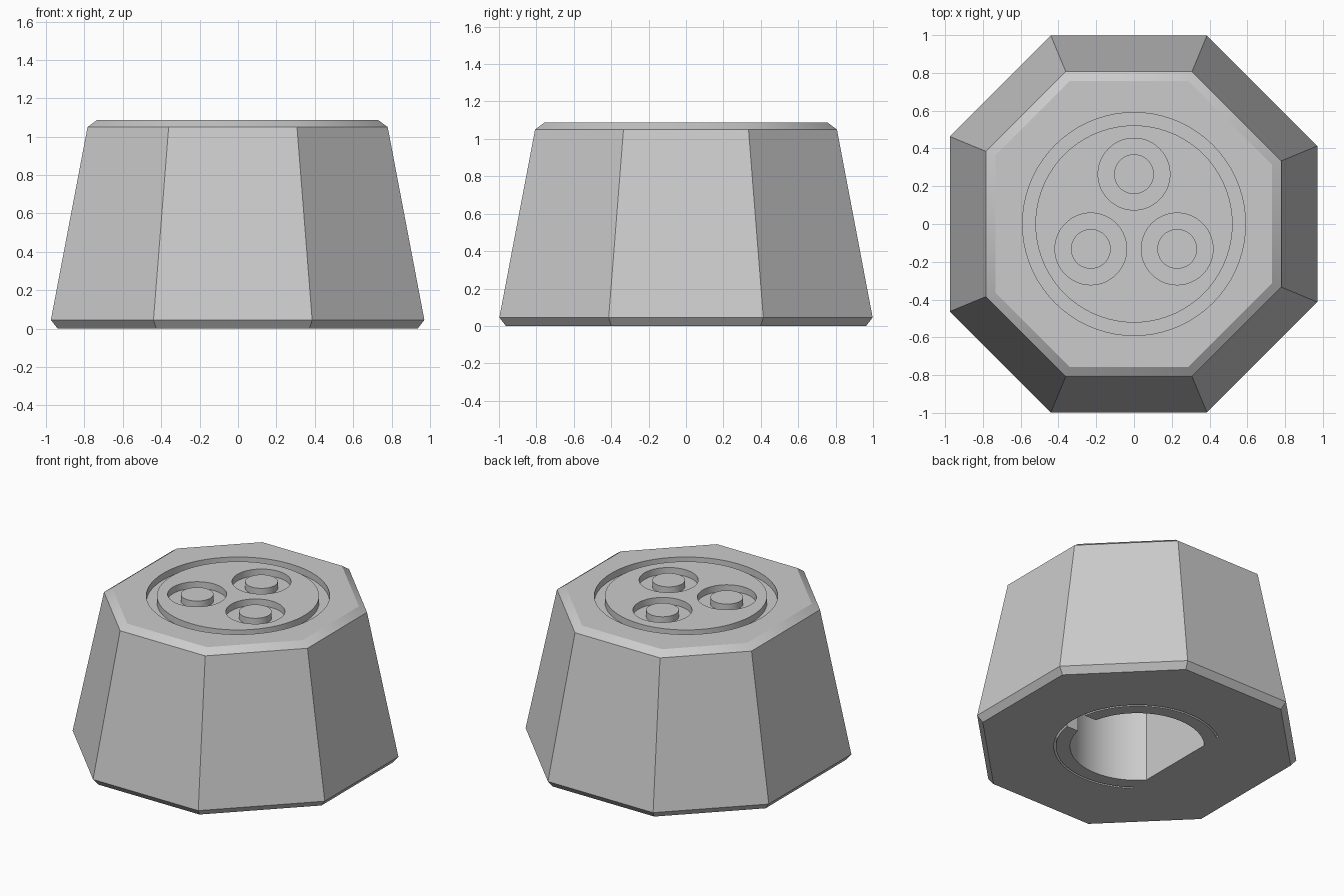
import bpy, bmesh
from math import cos, sin, pi, tau, acos, asin, radians
from mathutils import Vector

if "Cube" in bpy.data.objects:
    bpy.data.objects.remove(bpy.data.objects["Cube"])

grey = bpy.data.materials.new("light grey plastic")
grey.use_nodes = True
grey.diffuse_color = (0.6, 0.6, 0.6, 1)
grey.node_tree.nodes["Principled BSDF"].inputs["Base Color"].default_value = (0.6, 0.6, 0.6, 1)

CX = -0.027      # axis of the octagon and the shaft socket
FLAT = -0.32     # flat of the D-shaped socket, from that axis
DEPTH = 0.8      # socket depth


def finish(name, bm):
    bmesh.ops.recalc_face_normals(bm, faces=bm.faces)
    mesh = bpy.data.meshes.new(name)
    bm.to_mesh(mesh)
    bm.free()
    mesh.materials.append(grey)
    obj = bpy.data.objects.new(name, mesh)
    bpy.context.collection.objects.link(obj)
    return obj


def prism(name, points, z0, z1):
    """Extrude a flat outline from z0 to z1."""
    bm = bmesh.new()
    face = bm.faces.new([bm.verts.new((x + CX, y, z0)) for x, y in points])
    top = bmesh.ops.extrude_face_region(bm, geom=[face])["geom"]
    verts = [v for v in top if isinstance(v, bmesh.types.BMVert)]
    bmesh.ops.translate(bm, verts=verts, vec=(0, 0, z1 - z0))
    return finish(name, bm)


def ring(name, x, y, inner, outer, z0, z1):
    """Spin a rectangle into a square-edged ring."""
    bm = bmesh.new()
    corners = [(inner, z0), (outer, z0), (outer, z1), (inner, z1)]
    verts = [bm.verts.new((x + r, y, z)) for r, z in corners]
    edges = [bm.edges.new((verts[i], verts[i - 1])) for i in range(4)]
    bmesh.ops.spin(bm, geom=verts + edges, cent=(x, y, 0), axis=(0, 0, 1),
                   angle=tau, steps=72, use_merge=True)
    bmesh.ops.remove_doubles(bm, verts=bm.verts, dist=0.0001)
    return finish(name, bm)


def arc(radius, a0, a1, steps=48):
    return [(radius * cos(a0 + (a1 - a0) * i / steps),
             radius * sin(a0 + (a1 - a0) * i / steps)) for i in range(steps + 1)]


def shade(obj):
    bpy.ops.object.select_all(action="DESELECT")
    obj.select_set(True)
    bpy.context.view_layer.objects.active = obj
    bpy.ops.object.shade_smooth_by_angle(angle=radians(32))


# Tapered octagonal body with chamfered rims; its -x side is set in slightly
bm = bmesh.new()
loops = []
for apothem, z in [(0.963, 0), (0.998, 0.045), (0.807, 1.05), (0.757, 1.087)]:
    half = apothem * (2 ** 0.5 - 1)
    left = apothem - 0.05
    side = half + 0.05
    outline = [(apothem, -half), (apothem, half), (half, apothem), (-half, apothem),
               (-left, side), (-left, -side), (-half, -apothem), (half, -apothem)]
    loops.append([bm.verts.new((x + CX, y, z)) for x, y in outline])
bm.faces.new(loops[0])
bm.faces.new(loops[-1])
for low, high in zip(loops, loops[1:]):
    for i in range(8):
        bm.faces.new((low[i - 1], low[i], high[i], high[i - 1]))
body = finish("knob_body", bm)

# Round grooves in the top: one large, three around raised studs
floor, above = 1.04, 1.2
cutters = [ring("large_groove_cutter", 0, 0, 0.522, 0.59, floor, above)]
for i in range(3):
    a = pi / 2 + i * tau / 3
    cutters.append(ring("stud_groove_cutter", 0.264 * cos(a), 0.264 * sin(a),
                        0.105, 0.19, floor, above))

# D-shaped cavity in the underside
GAP, OUTER, BORE = 0.537, 0.523, 0.432
end = acos(FLAT / GAP)
cutters.append(prism("cavity_cutter", arc(GAP, -end, end, 96), -0.2, DEPTH))

for cutter in cutters:
    cutter.hide_render = True
    mod = body.modifiers.new("cut", "BOOLEAN")
    mod.operation = "DIFFERENCE"
    mod.solver = "EXACT"
    mod.object = cutter
bpy.context.view_layer.update()
graph = bpy.context.evaluated_depsgraph_get()
cut_mesh = bpy.data.meshes.new_from_object(body.evaluated_get(graph))
body.modifiers.clear()
body.data = cut_mesh
for cutter in cutters:
    bpy.data.objects.remove(cutter)
shade(body)

# Split shaft collar: two half walls with a slot between them at +x
SLOT = 0.09
for name, s in (("collar_back", 1), ("collar_front", -1)):
    outer = arc(OUTER, asin(SLOT / OUTER), acos(FLAT / OUTER))
    inner = arc(BORE, acos(FLAT / BORE), asin(SLOT / BORE))
    shade(prism(name, [(x, s * y) for x, y in outer + inner], 0, DEPTH))
